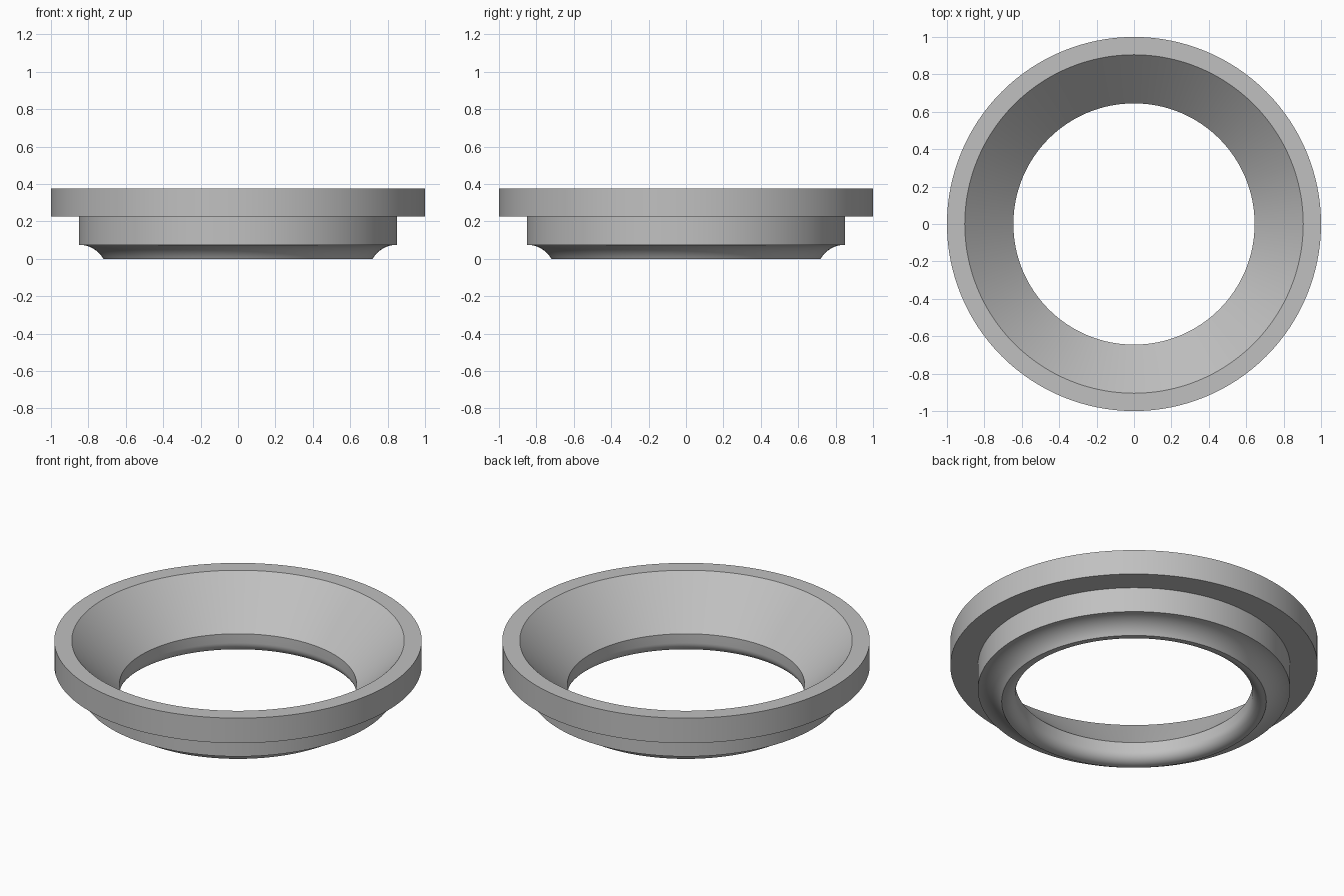
import bpy
import bmesh
from math import cos, sin, pi, radians

SEGMENTS = 128

# Remove the default cube
cube = bpy.data.objects.get("Cube")
if cube:
    bpy.data.objects.remove(cube, do_unlink=True)

# Plain grey material
grey = bpy.data.materials.new("plain grey")
grey.use_nodes = True
colour = (0.53, 0.53, 0.53, 1)
grey.diffuse_color = colour
grey.node_tree.nodes["Principled BSDF"].inputs["Base Color"].default_value = colour


def arc(r, z, radius, start, end, steps):
    """Points on a circular arc in the radius/height plane, in degrees."""
    angles = [radians(start + (end - start) * i / steps) for i in range(steps + 1)]
    return [(r + radius * cos(a), z + radius * sin(a)) for a in angles]


# Cross-section: stepped outside, concave foot, rounded throat, conical seat
profile = [(0.905, 0.375), (1, 0.375), (1, 0.225), (0.85, 0.225)]
profile += arc(0.85, -0.075, 0.15, 90, 150, 12)
profile += arc(0.705, 0.06, 0.06, 270, 180, 10)
profile += [(0.645, 0.115)]

# Revolve the closed cross-section around the vertical axis
bm = bmesh.new()
rings = []
for i in range(SEGMENTS):
    a = 2 * pi * i / SEGMENTS
    rings.append([bm.verts.new((r * cos(a), r * sin(a), z)) for r, z in profile])
count = len(profile)
for i, ring in enumerate(rings):
    following = rings[(i + 1) % SEGMENTS]
    for j in range(count):
        k = (j + 1) % count
        bm.faces.new((ring[j], ring[k], following[k], following[j]))
bmesh.ops.recalc_face_normals(bm, faces=bm.faces)

mesh = bpy.data.meshes.new("stepped_ring")
bm.to_mesh(mesh)
bm.free()
mesh.materials.append(grey)
ring_object = bpy.data.objects.new("stepped_ring", mesh)
bpy.context.collection.objects.link(ring_object)

# Smooth the curved walls and keep the steps crisp
bpy.ops.object.select_all(action='DESELECT')
ring_object.select_set(True)
bpy.context.view_layer.objects.active = ring_object
bpy.ops.object.shade_smooth_by_angle(angle=radians(25))
